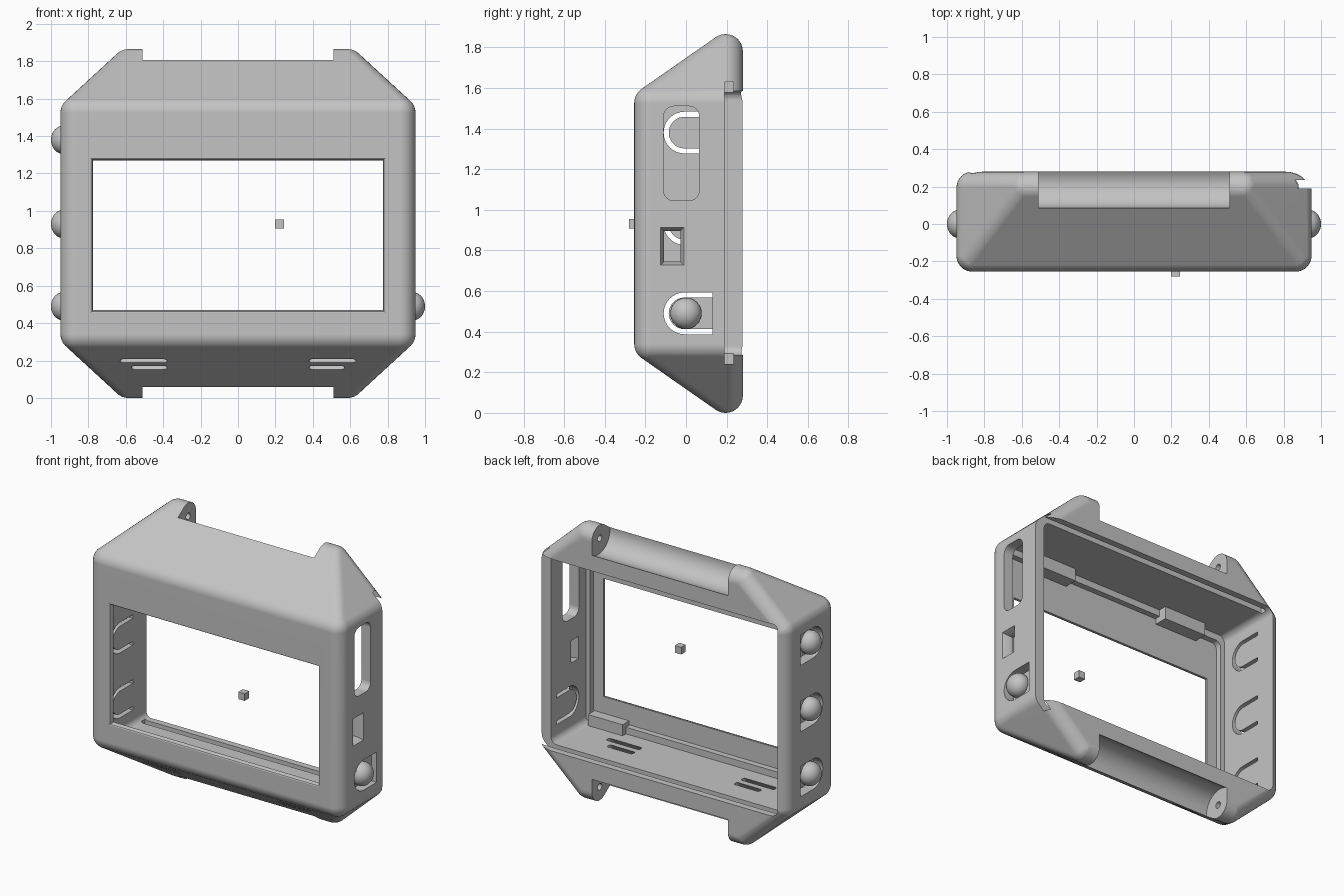
import bpy, bmesh
from math import cos, sin, pi
from mathutils import Vector, Matrix

cube = bpy.data.objects.get("Cube")
if cube:
    bpy.data.objects.remove(cube, do_unlink=True)

grey = bpy.data.materials.new("light grey plastic")
grey.use_nodes = True
COLOUR = (0.55, 0.55, 0.55, 1)
grey.diffuse_color = COLOUR
grey.node_tree.nodes["Principled BSDF"].inputs["Base Color"].default_value = COLOUR
MID = 0.9325  # mid height of the shell


def make(name, bm):
    bmesh.ops.recalc_face_normals(bm, faces=bm.faces)
    mesh = bpy.data.meshes.new(name)
    bm.to_mesh(mesh)
    bm.free()
    mesh.materials.append(grey)
    obj = bpy.data.objects.new(name, mesh)
    bpy.context.collection.objects.link(obj)
    return obj


def hull(name, points):
    bm = bmesh.new()
    for p in points:
        bm.verts.new(p)
    bmesh.ops.convex_hull(bm, input=bm.verts)
    bmesh.ops.delete(bm, geom=[v for v in bm.verts if not v.link_faces], context='VERTS')
    bmesh.ops.dissolve_limit(bm, angle_limit=0.01, verts=bm.verts, edges=bm.edges)
    return make(name, bm)


def box(name, x, y, z):
    return hull(name, [(a, b, c) for a in x for b in y for c in z])


def prism(name, outline, axis, lo, hi):
    """Extrude a 2D outline along an axis: X uses (y, z), Y uses (x, z), Z uses (x, y)."""
    place = {'X': lambda a, b, d: (d, a, b),
             'Y': lambda a, b, d: (a, d, b),
             'Z': lambda a, b, d: (a, b, d)}[axis]
    bm = bmesh.new()
    ends = [[bm.verts.new(place(a, b, d)) for a, b in outline] for d in (lo, hi)]
    n = len(outline)
    for ring in ends:
        bm.faces.new(ring)
    for i in range(n):
        j = (i + 1) % n
        bm.faces.new((ends[0][i], ends[0][j], ends[1][j], ends[1][i]))
    return make(name, bm)


def arc(a, b, r, start, end, steps=8):
    return [(a + r * cos(start + (end - start) * i / steps),
             b + r * sin(start + (end - start) * i / steps)) for i in range(steps + 1)]


def rounded(a0, a1, b0, b1, r):
    corners = [(a1 - r, b1 - r), (a0 + r, b1 - r), (a0 + r, b0 + r), (a1 - r, b0 + r)]
    return [p for i, (a, b) in enumerate(corners)
            for p in arc(a, b, r, i * pi / 2, (i + 1) * pi / 2)]


def disc(a, b, r, n=48):
    return arc(a, b, r, 0, 2 * pi, n)[:-1]


# Outer shell: hull around balls set at the rounded corners
R = 0.085
ball = bmesh.new()
bmesh.ops.create_uvsphere(ball, u_segments=32, v_segments=16, radius=R)
offsets = [v.co.copy() for v in ball.verts]
ball.free()
centres = [Vector((sx * x, y, MID + sz * h)) for sx in (-1, 1) for sz in (-1, 1)
           for x, y, h in ((0.864, -0.17, 0.593), (0.864, 0.195, 0.593), (0.587, 0.195, 0.8475))]
shell = hull("case_shell", [c + o for c in centres for o in offsets])

cutters = []


def cut(obj):
    obj.hide_render = True
    cutters.append(obj)


# Interior cavity open to the back, and the shallow screen pocket in front of it
cut(prism("cavity_cut", rounded(-0.88, 0.88, 0.285, 1.585, 0.045), 'Y', -0.185, 0.6))
cut(prism("pocket_cut", rounded(-0.85, 0.85, 0.33, 1.54, 0.04), 'Y', -0.225, -0.1))

# Screen window with a rounded rim made of two chamfers
cut(box("window_cut", (-0.775, 0.775), (-0.4, -0.1), (0.47, 1.27)))
for front, back, grow in ((-0.265, -0.235, 0.012), (-0.265, -0.248, 0.03)):
    cut(hull("window_rim_cut",
             [(sx * (0.775 + g), y, z) for sx in (-1, 1) for y, g in ((front, grow), (back, 0))
              for z in (0.47 - g, 1.27 + g)]))

# Sliding lid entry on the left side, and the groove that guides the lid
cut(box("lid_entry_cut", (0.8, 1.2), (0.19, 0.5), (0.286, 1.584)))
cut(box("lid_groove_cut", (-0.86, 1.2), (0.19, 0.235), (0.24, 1.63)))

# Hinge troughs and pin holes, top and bottom
for side, label in ((1, "top"), (-1, "bottom")):
    z = MID + side * 0.8625
    cut(prism(label + "_trough_cut", disc(0.21, z, 0.125), 'X', -0.51, 0.51))
    cut(prism(label + "_pin_cut", disc(0.195, z - side * 0.02, 0.022, 20), 'X', -0.6, 0.6))

# Vent slots cut square to the sloping underside
for sx in (-1, 1):
    for y, z, far in ((-0.115, 0.2, 0.63), (-0.062, 0.165, 0.57)):
        a, b = sorted((sx * 0.38, sx * far))
        vent = prism("vent_cut", rounded(a, b, -0.015, 0.015, 0.013), 'Z', -0.1, 0.2)
        vent.location = (0, y, z)
        vent.rotation_euler = (-0.583, 0, 0)
        cut(vent)

# Card slot and flared connector port in the left wall
cut(prism("card_slot_cut", rounded(-0.11, 0.065, 1.045, 1.51, 0.05), 'X', 0.8, 1.1))
cut(box("port_cut", (0.7, 1.1), (-0.108, -0.028), (0.745, 0.895)))
cut(hull("port_flare_cut",
         [(x, y, z) for x, g in ((0.91, 0), (0.955, 0.02))
          for y in (-0.108 - g, -0.028 + g) for z in (0.745 - g, 0.895 + g)]))

# Push buttons: recess, U-shaped slot that frees the tongue, and dome
buttons = [(1, 0.49), (-1, 0.49), (-1, 0.93), (-1, 1.38)]
for side, z in buttons:
    outer = arc(-0.007, z, 0.103, pi / 2, 3 * pi / 2, 16)
    inner = arc(-0.007, z, 0.078, 3 * pi / 2, pi / 2, 16)
    recess = [(0.13, z + 0.103)] + outer + [(0.13, z - 0.103)]
    slot = recess + [(0.13, z - 0.078)] + inner + [(0.13, z + 0.078)]
    cut(prism("button_recess_cut", recess, 'X', *sorted((side * 0.91, side * 1.1))))
    cut(prism("button_slot_cut", slot, 'X', *sorted((side * 0.8, side * 1.05))))

    bm = bmesh.new()
    bmesh.ops.create_uvsphere(bm, u_segments=32, v_segments=16, radius=0.077,
                              matrix=Matrix.Translation((side * 0.93, 0, z))
                              @ Matrix.Diagonal((0.91, 1, 1, 1)))
    bmesh.ops.bisect_plane(bm, geom=bm.verts[:] + bm.edges[:] + bm.faces[:],
                           plane_co=(side * 0.905, 0, 0), plane_no=(side, 0, 0), clear_inner=True)
    dome = make("button_dome", bm)
    dome.data.shade_smooth()

# Apply all cuts to the shell
bpy.context.view_layer.objects.active = shell
for c in cutters:
    mod = shell.modifiers.new(c.name, 'BOOLEAN')
    mod.operation = 'DIFFERENCE'
    mod.solver = 'EXACT'
    mod.object = c
    bpy.ops.object.modifier_apply(modifier=mod.name)
for c in cutters:
    bpy.data.objects.remove(c, do_unlink=True)

bpy.ops.object.select_all(action='DESELECT')
shell.select_set(True)
bpy.ops.object.shade_smooth_by_angle(angle=0.5)
weighted = shell.modifiers.new("even_shading", 'WEIGHTED_NORMAL')
weighted.keep_sharp = True

# Screen retaining tabs behind the bezel
for sx in (-1, 1):
    box("upper_screen_tab", (sx * 0.36, sx * 0.68), (-0.22, -0.13), (1.5, 1.59))
    box("lower_screen_tab", (sx * 0.58, sx * 0.84), (-0.22, -0.15), (0.28, 0.36))

# Small marker block floating in the window
box("marker_block", (0.198, 0.246), (-0.28, -0.232), (0.907, 0.955))
